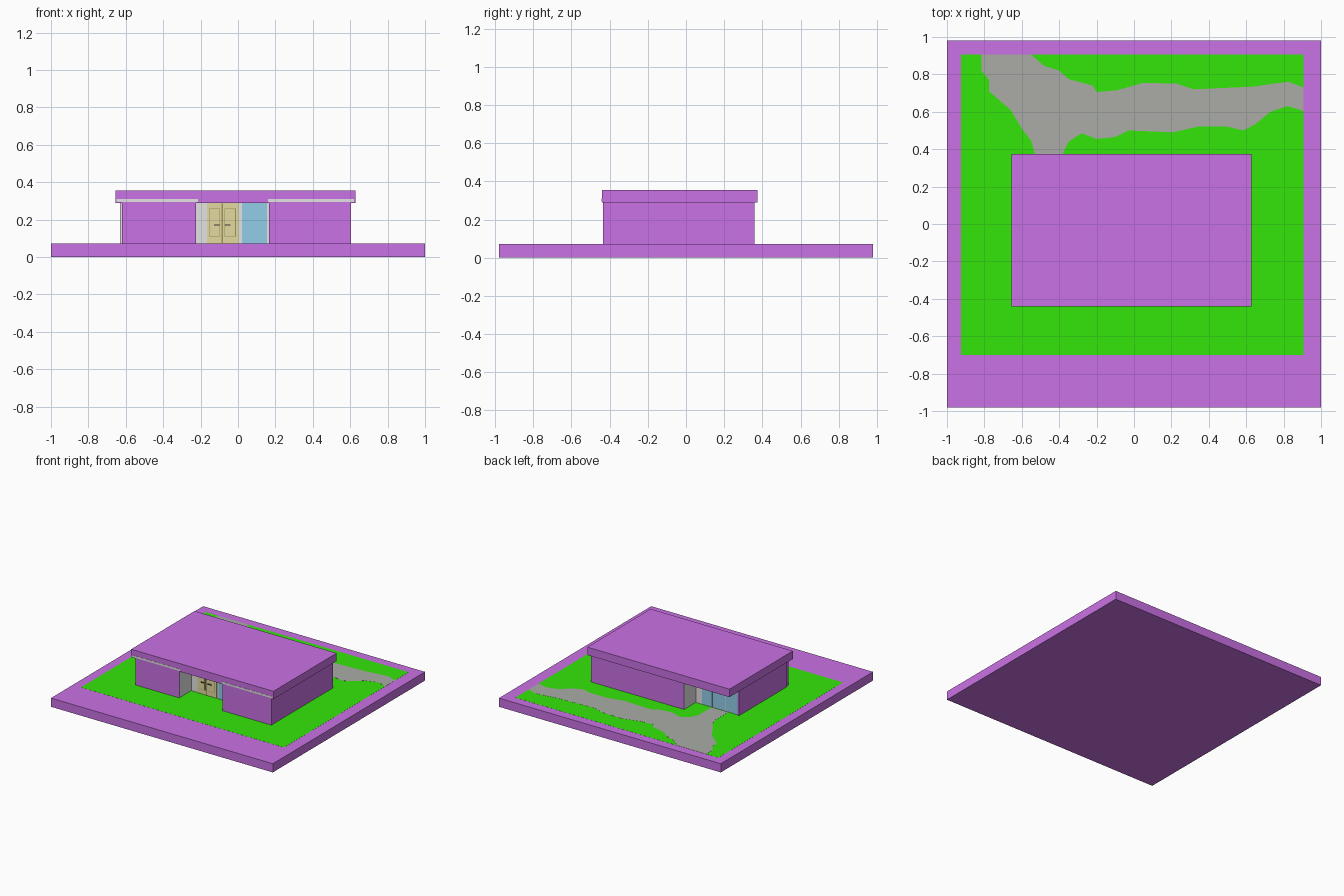
import bpy, bmesh


def mat(name, r, g, b):
    m = bpy.data.materials.new(name)
    m.diffuse_color = (r, g, b, 1)
    return m


PURPLE = mat("purple", 0.590, 0.168, 0.780)
GREEN = mat("grass_green", 0.034, 0.790, 0.003)
STONE = mat("path_grey", 0.405, 0.415, 0.380)
GREY = mat("light_grey", 0.770, 0.770, 0.770)
GLASS = mat("glass_blue", 0.285, 0.610, 0.800)
TAN = mat("door_tan", 0.770, 0.700, 0.350)
TRIM = mat("door_trim", 0.350, 0.300, 0.120)
DARK = mat("handle_dark", 0.040, 0.036, 0.030)


def prism(name, outline, z0, z1, *mats):
    """Extrude a counter-clockwise floor outline between two heights."""
    bm = bmesh.new()
    face = bm.faces.new([bm.verts.new((x, y, z0)) for x, y in outline])
    ext = bmesh.ops.extrude_face_region(bm, geom=[face])
    for v in ext["geom"]:
        if isinstance(v, bmesh.types.BMVert):
            v.co.z = z1
    bmesh.ops.recalc_face_normals(bm, faces=bm.faces)
    me = bpy.data.meshes.new(name)
    bm.to_mesh(me)
    bm.free()
    for m in mats:
        me.materials.append(m)
    ob = bpy.data.objects.new(name, me)
    bpy.context.collection.objects.link(ob)
    return ob


def box(name, x0, x1, y0, y1, z0, z1, m):
    return prism(name, [(x0, y0), (x1, y0), (x1, y1), (x0, y1)], z0, z1, m)


# Ground slab and lawn
box("ground_slab", -1, 1, -0.98, 0.98, 0, 0.071, PURPLE)
box("lawn", -0.925, 0.905, -0.70, 0.905, 0.068, 0.0716, GREEN)

# Winding path across the lawn to the rear porch
prism("path", [
    (-0.815, 0.905), (-0.815, 0.82), (-0.775, 0.77), (-0.775, 0.71),
    (-0.66, 0.61), (-0.6, 0.51), (-0.55, 0.445), (-0.53, 0.375),
    (-0.53, 0.215), (-0.38, 0.215), (-0.38, 0.38), (-0.35, 0.44),
    (-0.28, 0.485), (-0.2, 0.455), (-0.1, 0.465), (-0.03, 0.5),
    (0.21, 0.49), (0.34, 0.52), (0.5, 0.52), (0.585, 0.5), (0.65, 0.535),
    (0.73, 0.6), (0.82, 0.63), (0.905, 0.605), (0.905, 0.73),
    (0.83, 0.76), (0.74, 0.75), (0.65, 0.735), (0.32, 0.72),
    (0.23, 0.75), (0.05, 0.755), (-0.09, 0.715), (-0.2, 0.705),
    (-0.22, 0.74), (-0.35, 0.775), (-0.4, 0.82), (-0.48, 0.845),
    (-0.55, 0.905)], 0.069, 0.0722, STONE)

# House body with a front entrance recess and a rear corner porch
house = prism("house_walls", [
    (-0.62, -0.435), (-0.225, -0.435), (-0.225, -0.28), (0.165, -0.28),
    (0.165, -0.435), (0.605, -0.435), (0.605, 0.36), (-0.235, 0.36),
    (-0.235, 0.21), (-0.63, 0.21), (-0.63, -0.40), (-0.62, -0.40)],
    0.068, 0.30, PURPLE, GREY)
for p in house.data.polygons:
    c = p.center
    front = abs(c.x) < 0.23 and -0.43 < c.y < -0.25
    rear = c.x < -0.2 and 0.2 < c.y < 0.35
    step = c.x < -0.61 and p.normal.y < -0.9 and c.y > -0.42
    if abs(p.normal.z) < 0.1 and (front or rear or step):
        p.material_index = 1

# Flat roof with pale strips along the lower edge
box("roof", -0.655, 0.627, -0.44, 0.375, 0.29, 0.355, PURPLE)
for x0, x1 in ((-0.65, -0.215), (0.16, 0.62)):
    box("front_eave_strip", x0, x1, -0.4415, -0.439, 0.295, 0.31, GREY)

# Front double door
WALL = -0.28
box("door_frame", -0.165, 0.005, WALL - 0.004, WALL, 0.072, 0.288, TAN)
box("door_gap", -0.087, -0.081, WALL - 0.006, WALL, 0.074, 0.286, TRIM)
for side in (-1, 1):
    cx = -0.084 + side * 0.042
    box("door_panel_trim", cx - 0.030, cx + 0.030, WALL - 0.006, WALL,
        0.11, 0.26, TRIM)
    box("door_panel", cx - 0.027, cx + 0.027, WALL - 0.008, WALL,
        0.113, 0.257, TAN)
    hx = -0.084 + side * 0.03
    box("door_handle", hx - 0.015, hx + 0.015, WALL - 0.016, WALL,
        0.168, 0.174, DARK)

# Front window beside the door
box("front_window", 0.022, 0.155, WALL - 0.005, WALL, 0.072, 0.289, GLASS)

# Rear porch glazing, three panes
for x0, x1 in ((-0.613, -0.509), (-0.505, -0.391), (-0.387, -0.297)):
    box("rear_window", x0, x1, 0.21, 0.215, 0.076, 0.289, GLASS)
box("porch_corner_post", -0.63, -0.617, 0.205, 0.216, 0.07, 0.29, PURPLE)
